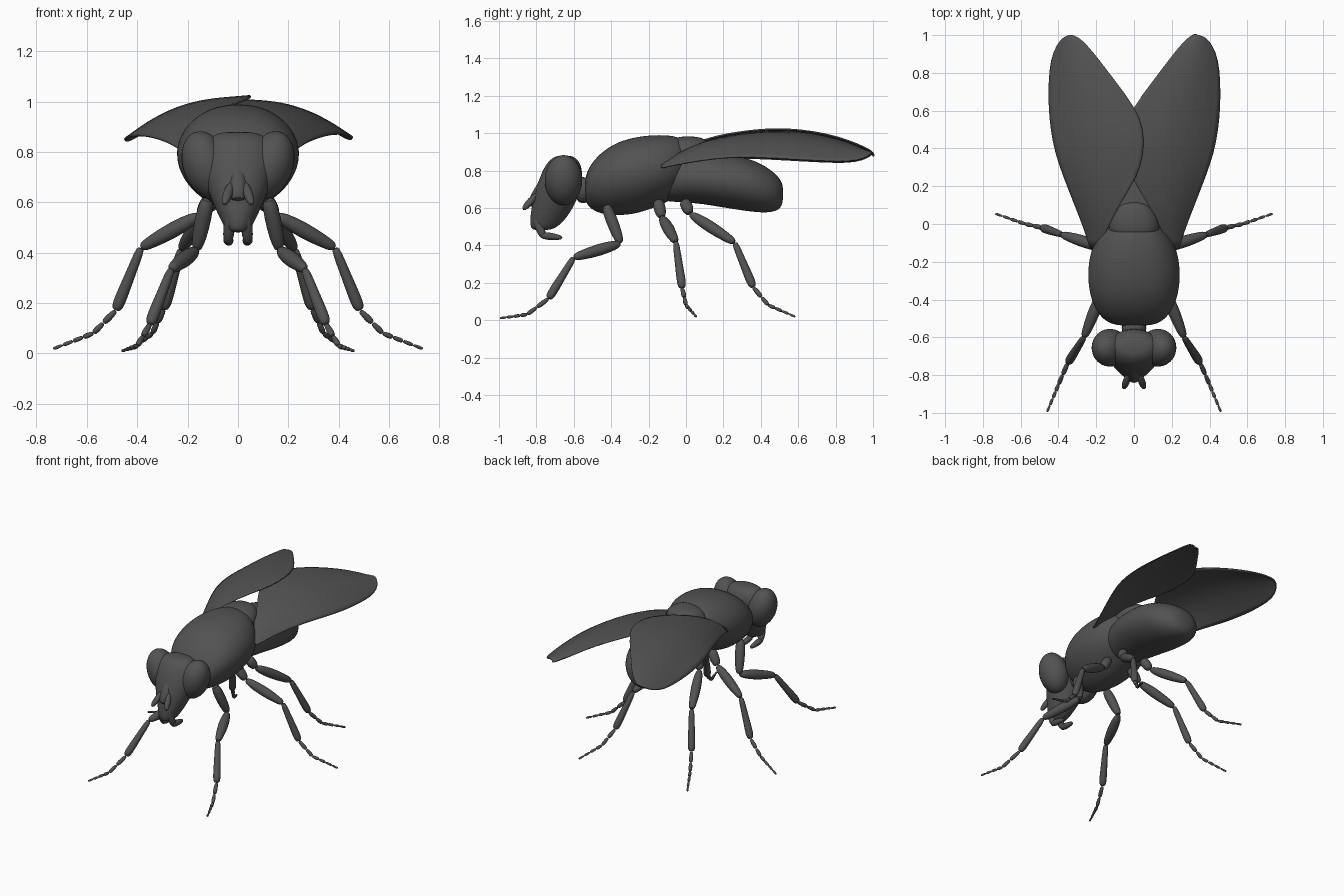
import bpy, bmesh, math
from mathutils import Vector, Matrix

if "Cube" in bpy.data.objects:
    bpy.data.objects.remove(bpy.data.objects["Cube"])

GREY = (0.085, 0.085, 0.085, 1)
mat = bpy.data.materials.new("dark grey")
mat.use_nodes = True
mat.diffuse_color = GREY
bsdf = mat.node_tree.nodes["Principled BSDF"]
bsdf.inputs["Base Color"].default_value = GREY
bsdf.inputs["Roughness"].default_value = 0.7


def finish(bm, name, subsurf=0, angle=50, thickness=0):
    bmesh.ops.recalc_face_normals(bm, faces=bm.faces)
    mesh = bpy.data.meshes.new(name)
    bm.to_mesh(mesh)
    bm.free()
    mesh.materials.append(mat)
    ob = bpy.data.objects.new(name, mesh)
    bpy.context.collection.objects.link(ob)
    if subsurf:
        ob.modifiers.new("smooth", 'SUBSURF').levels = subsurf
        ob.modifiers["smooth"].render_levels = subsurf
    if thickness:
        ob.modifiers.new("thickness", 'SOLIDIFY').thickness = thickness
    bpy.ops.object.select_all(action='DESELECT')
    bpy.context.view_layer.objects.active = ob
    ob.select_set(True)
    bpy.ops.object.shade_smooth_by_angle(angle=math.radians(angle))
    return ob


def skin_rings(bm, rings, caps=True):
    rows = [[bm.verts.new(p) for p in ring] for ring in rings]
    n = len(rows[0])
    for a, b in zip(rows, rows[1:]):
        for i in range(n):
            j = (i + 1) % n
            bm.faces.new((a[i], a[j], b[j], b[i]))
    if caps:
        bm.faces.new(rows[0])
        bm.faces.new(rows[-1])


def body_loft(name, stations, pinch=1.0, sides=20):
    """Stations along y: y, half width, bottom, widest height, top."""
    rings = []
    for y, w, low, mid, top in stations:
        ring = []
        for i in range(sides):
            a = math.tau * i / sides
            c, s = math.cos(a), math.sin(a)
            p = pinch if s < 0 else 0.9
            x = math.copysign(abs(c) ** p, c) * w
            ring.append((x, y, mid + s * (top - mid if s > 0 else mid - low)))
        rings.append(ring)
    bm = bmesh.new()
    skin_rings(bm, rings)
    return finish(bm, name, 2)


def limb(bm, a, b, profile, sides=10):
    """Tapered segment from a to b; profile holds (fraction, radius)."""
    a, b = Vector(a), Vector(b)
    turn = (b - a).to_track_quat('Z', 'Y')
    rings = []
    for t, r in profile:
        rings.append([a.lerp(b, t) + turn @ Vector((r * math.cos(math.tau * i / sides),
                      r * math.sin(math.tau * i / sides), 0)) for i in range(sides)])
    skin_rings(bm, rings)


def ellipsoid(name, centre, radii, tilt=0.0):
    bm = bmesh.new()
    m = (Matrix.Translation(centre) @ Matrix.Rotation(tilt, 4, 'Y')
         @ Matrix.Diagonal((*radii, 1)))
    bmesh.ops.create_uvsphere(bm, u_segments=28, v_segments=18, radius=1, matrix=m)
    return finish(bm, name)


# Thorax, its rear shield and abdomen
body_loft("thorax", [
    (-.54, .08, .64, .70, .76), (-.52, .15, .60, .73, .82), (-.46, .205, .565, .76, .895),
    (-.37, .24, .555, .78, .955), (-.26, .25, .565, .79, .985), (-.14, .235, .61, .80, .995),
    (-.04, .18, .66, .82, .985), (.01, .11, .72, .84, .95)], 1.25)
body_loft("rear_shield", [
    (-.08, .13, .82, .88, .975), (-.01, .14, .82, .90, .985), (.06, .115, .85, .92, .982),
    (.10, .075, .88, .93, .97), (.115, .03, .91, .93, .95)])
body_loft("abdomen", [
    (-.20, .05, .68, .74, .80), (-.17, .11, .645, .75, .85), (-.08, .165, .63, .76, .89),
    (.06, .205, .625, .76, .90), (.20, .22, .60, .75, .895), (.33, .21, .58, .73, .87),
    (.43, .175, .57, .70, .825), (.50, .11, .585, .68, .765), (.52, .05, .63, .68, .72)])

# Neck and head
body_loft("neck", [(-.60, .07, .62, .70, .77), (-.50, .07, .62, .70, .77)])
bm = bmesh.new()
rings = []
for z, w, front, back in [(.48, .035, -.82, -.73), (.50, .055, -.835, -.68), (.56, .085, -.835, -.625),
                          (.65, .125, -.82, -.575), (.75, .155, -.79, -.55),
                          (.83, .145, -.755, -.555), (.87, .10, -.715, -.59), (.88, .05, -.68, -.62)]:
    rings.append([(w * math.cos(math.tau * i / 16),
                   (front + back) / 2 + (back - front) / 2 * math.sin(math.tau * i / 16), z)
                  for i in range(16)])
skin_rings(bm, rings)
finish(bm, "head", 2)

# Raised ridge down the face
bm = bmesh.new()
limb(bm, (0, -.70, .865), (0, -.82, .60),
     [(0, .012), (.15, .025), (.5, .028), (.85, .045), (1, .03)])
finish(bm, "face_ridge", 1)

for side, s in (("left", 1), ("right", -1)):
    ellipsoid(side + "_eye", (s * .127, -.655, .748), (.092, .10, .138), s * .32)

    # Antenna and mouth lobe
    bm = bmesh.new()
    limb(bm, (s * .025, -.79, .68), (s * .055, -.872, .59),
         [(0, .014), (.5, .022), (.85, .018), (1, .006)])
    finish(bm, side + "_antenna", 1)
    bm = bmesh.new()
    limb(bm, (s * .03, -.81, .56), (s * .04, -.76, .44), [(0, .02), (.5, .026), (1, .022)])
    limb(bm, (s * .04, -.785, .455), (s * .035, -.66, .44),
         [(0, .014), (.3, .024), (.8, .017), (1, .008)])
    finish(bm, side + "_mouth_lobe", 1)

# Legs: hip, upper joint, knee, ankle, foot bend, toe
LEGS = {
    "front": [(.12, -.43, .62), (.165, -.35, .41), (.265, -.60, .335),
              (.35, -.735, .115), (.40, -.85, .03), (.46, -.995, .01)],
    "middle": [(.09, -.15, .64), (.15, -.13, .55), (.385, -.055, .42),
               (.485, -.02, .17), (.575, .0, .08), (.735, .055, .018)],
    "rear": [(.08, -.01, .64), (.12, .02, .57), (.225, .26, .415),
             (.295, .36, .175), (.34, .44, .08), (.42, .585, .018)],
}
COXA = [(0, .022), (.2, .034), (.6, .034), (.9, .026), (1, .016)]
THIGH = [(0, .014), (.12, .028), (.45, .036), (.8, .028), (.95, .022), (1, .012)]
SHIN = [(0, .012), (.06, .019), (.4, .021), (.8, .026), (.95, .024), (1, .012)]
TOE = [(0, .6), (.2, .8), (.75, 1), (1, .6)]

for side, s in (("left", 1), ("right", -1)):
    for place, path in LEGS.items():
        pts = [Vector((s * x, y, z)) for x, y, z in path]
        bm = bmesh.new()
        for k, profile in enumerate((COXA, THIGH, SHIN)):
            limb(bm, pts[k], pts[k + 1], profile)
        # Jointed foot, beads shrinking towards the tip
        foot = [pts[3].lerp(pts[4], t) for t in (0, .55, 1)]
        foot += [pts[4].lerp(pts[5], t) for t in (.25, .5, .75, 1)]
        for k in range(len(foot) - 1):
            r = .016 - .0016 * k
            limb(bm, foot[k], foot[k + 1], [(t, r * f) for t, f in TOE], 8)
        finish(bm, f"{place}_{side}_leg", 1)

# Wings: y, outer x, inner x, outer height, inner height
WING = [(-.13, .235, .19, .81, .85), (-.04, .26, .15, .83, .91), (.10, .315, .08, .855, .975),
        (.25, .375, -.02, .87, 1.005), (.38, .42, -.052, .868, 1.022), (.50, .442, -.052, .862, 1.028),
        (.62, .453, -.005, .855, 1.02), (.75, .453, .095, .848, 1.0), (.87, .443, .185, .845, .965),
        (.95, .41, .25, .86, .93), (.99, .375, .295, .885, .91), (1.0, .345, .325, .892, .895)]
COLS = 10
for side, s, drop in (("left", 1, .022), ("right", -1, 0)):
    bm = bmesh.new()
    rows = []
    for y, xo, xi, zo, zi in WING:
        row = []
        for c in range(COLS + 1):
            t = c / COLS
            arch = math.sin(math.pi * t) * .16 * abs(xo - xi) * (1 - .4 * t)
            z = zo + (zi - zo) * t + arch * .8 - drop * t
            row.append(bm.verts.new((s * (xo + (xi - xo) * t), y, z)))
        rows.append(row)
    for a, b in zip(rows, rows[1:]):
        for c in range(COLS):
            bm.faces.new((a[c], a[c + 1], b[c + 1], b[c]))
    finish(bm, side + "_wing", 1, thickness=.008)
